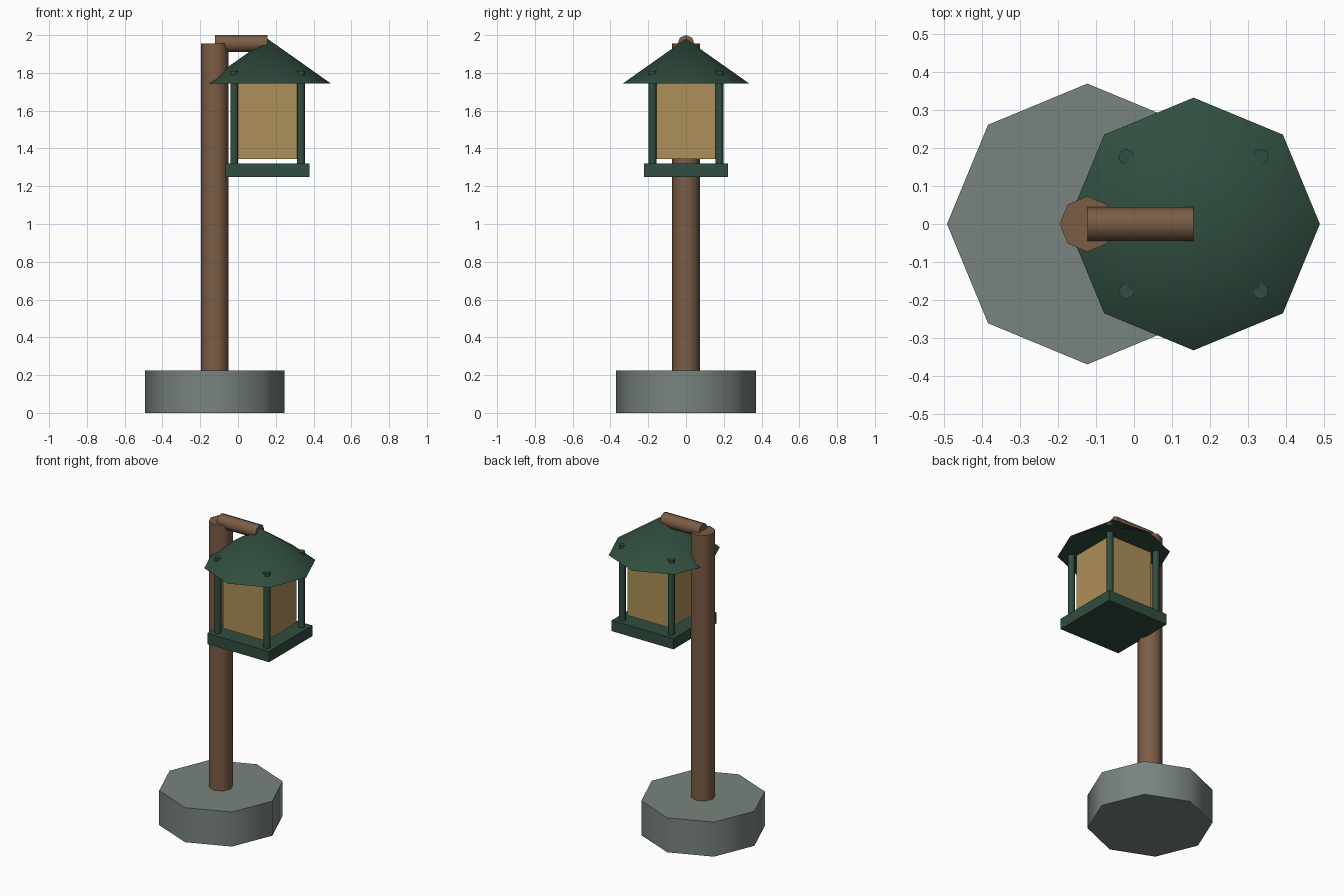
import bpy
import bmesh
from math import pi, radians
from mathutils import Matrix

if "Cube" in bpy.data.objects:
    bpy.data.objects.remove(bpy.data.objects["Cube"])


def material(name, rgb):
    m = bpy.data.materials.new(name)
    m.diffuse_color = (*rgb, 1)
    m.use_nodes = True
    m.node_tree.nodes["Principled BSDF"].inputs["Base Color"].default_value = m.diffuse_color
    return m


STONE = material("stone", (0.19, 0.23, 0.21))
WOOD = material("wood", (0.20, 0.11, 0.06))
GREEN = material("green_metal", (0.03, 0.075, 0.05))
GLASS = material("amber_glass", (0.42, 0.28, 0.10))


def finish(name, bm, mat):
    mesh = bpy.data.meshes.new(name)
    bm.to_mesh(mesh)
    bm.free()
    mesh.materials.append(mat)
    mesh.shade_smooth()
    mesh.set_sharp_from_angle(angle=radians(50))
    obj = bpy.data.objects.new(name, mesh)
    bpy.context.collection.objects.link(obj)
    return obj


def octagon(name, loc, r1, r2, depth, mat, tilt=0):
    """Eight-sided cylinder or cone centred on loc, tilted about y."""
    bm = bmesh.new()
    bmesh.ops.create_cone(bm, cap_ends=True, segments=8,
                          radius1=r1, radius2=r2, depth=depth)
    bmesh.ops.remove_doubles(bm, verts=bm.verts, dist=1e-5)
    bm.transform(Matrix.Translation(loc) @ Matrix.Rotation(tilt, 4, 'Y'))
    return finish(name, bm, mat)


def box(name, loc, size, mat):
    bm = bmesh.new()
    bmesh.ops.create_cube(bm, size=1)
    bm.transform(Matrix.Translation(loc) @ Matrix.Diagonal((*size, 1)))
    return finish(name, bm, mat)


PX = -0.123  # pole axis
LX = 0.157   # lantern axis

# Stone foot, pole and arm
octagon("stone_base", (PX, 0, 0.1125), 0.37, 0.37, 0.225, STONE)
octagon("pole", (PX, 0, 1.09), 0.073, 0.073, 1.73, WOOD)
octagon("arm", ((PX + LX) / 2, 0, 1.955), 0.045, 0.045, LX - PX, WOOD, pi / 2)

# Lantern body
box("lantern_floor", (LX, 0, 1.285), (0.445, 0.445, 0.07), GREEN)
box("lantern_glass", (LX, 0, 1.55), (0.313, 0.313, 0.41), GLASS)
octagon("lantern_roof", (LX, 0, 1.8625), 0.333, 0, 0.235, GREEN)

# Corner posts, tips just piercing the roof
for side, sx in (("left", -1), ("right", 1)):
    for end, sy in (("front", -1), ("back", 1)):
        octagon(f"{end}_{side}_post", (LX + sx * 0.177, sy * 0.177, 1.55),
                0.021, 0.021, 0.52, GREEN)
